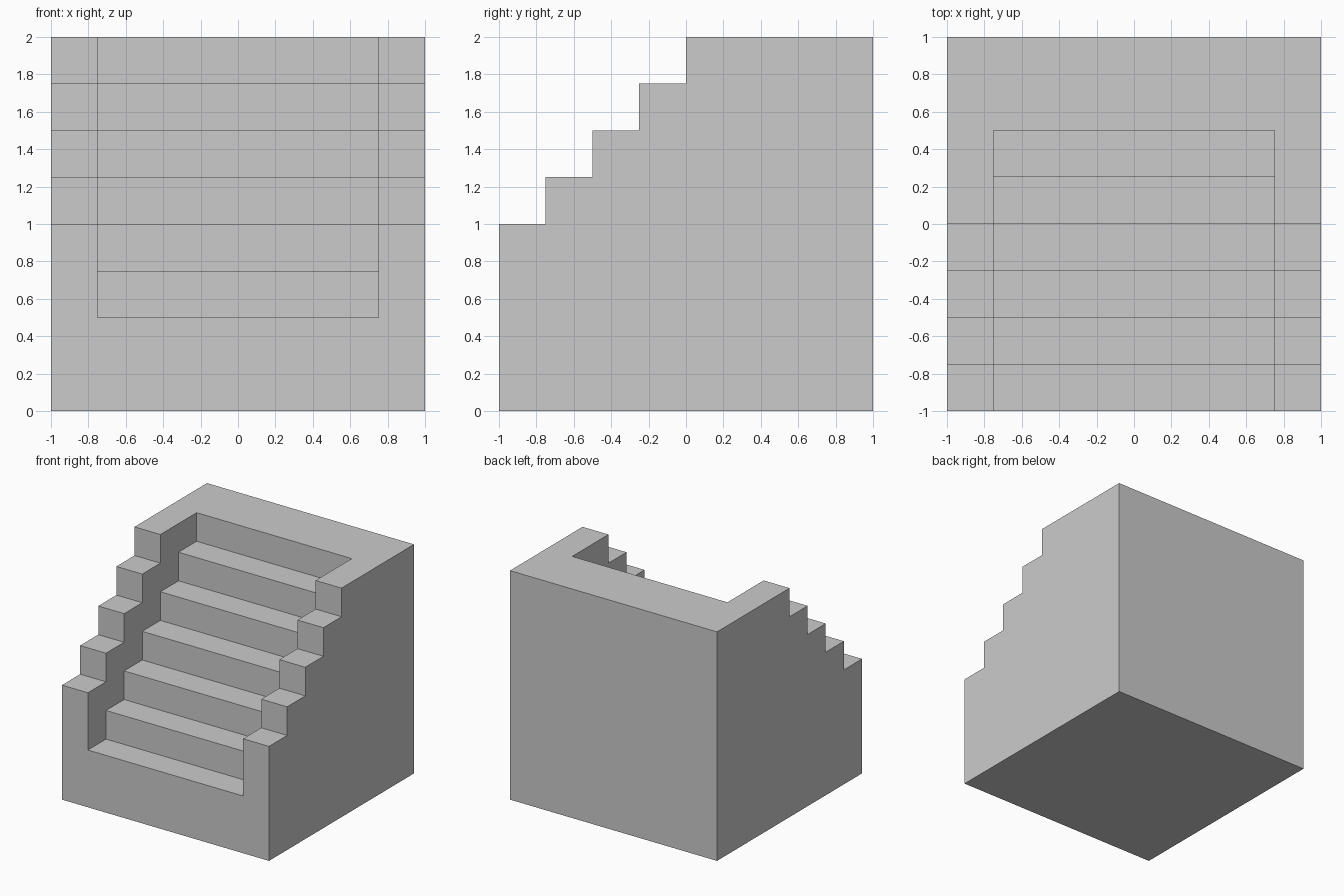
import bpy
import bmesh

if "Cube" in bpy.data.objects:
    bpy.data.objects.remove(bpy.data.objects["Cube"])

STEP = 0.25


def stair_points(y, z, count):
    """Zigzag of (y, z) points: tread then riser, repeated."""
    points = [(y, z)]
    for _ in range(count):
        y += STEP
        points.append((y, z))
        z += STEP
        points.append((y, z))
    return points


def extrude_profile(name, profile, half_width):
    """Solid made by extruding a (y, z) profile along x."""
    bm = bmesh.new()
    face = bm.faces.new([bm.verts.new((-half_width, y, z)) for y, z in profile])
    result = bmesh.ops.extrude_face_region(bm, geom=[face])
    moved = [g for g in result["geom"] if isinstance(g, bmesh.types.BMVert)]
    bmesh.ops.translate(bm, verts=moved, vec=(2 * half_width, 0, 0))
    bmesh.ops.recalc_face_normals(bm, faces=bm.faces)
    mesh = bpy.data.meshes.new(name)
    bm.to_mesh(mesh)
    bm.free()
    obj = bpy.data.objects.new(name, mesh)
    bpy.context.collection.objects.link(obj)
    return obj


# Block with stepped side walls
block = extrude_profile(
    "stair_block", [(-1, 0)] + stair_points(-1, 1, 4) + [(1, 2), (1, 0)], 1)

# Recess holding the six lower steps, open to the front and top
steps = stair_points(-1, 0.5, 6)
steps[0] = (-1.3, 0.5)
steps[-1] = (0.5, 2.3)
cutter = extrude_profile("stairwell_cutter", steps + [(-1.3, 2.3)], 0.75)
cutter.hide_render = True

# Cut the stairwell out of the block
cut = block.modifiers.new("stairwell", "BOOLEAN")
cut.operation = "DIFFERENCE"
cut.solver = "EXACT"
cut.object = cutter
bpy.context.view_layer.objects.active = block
bpy.ops.object.modifier_apply(modifier=cut.name)
bpy.data.objects.remove(cutter)
